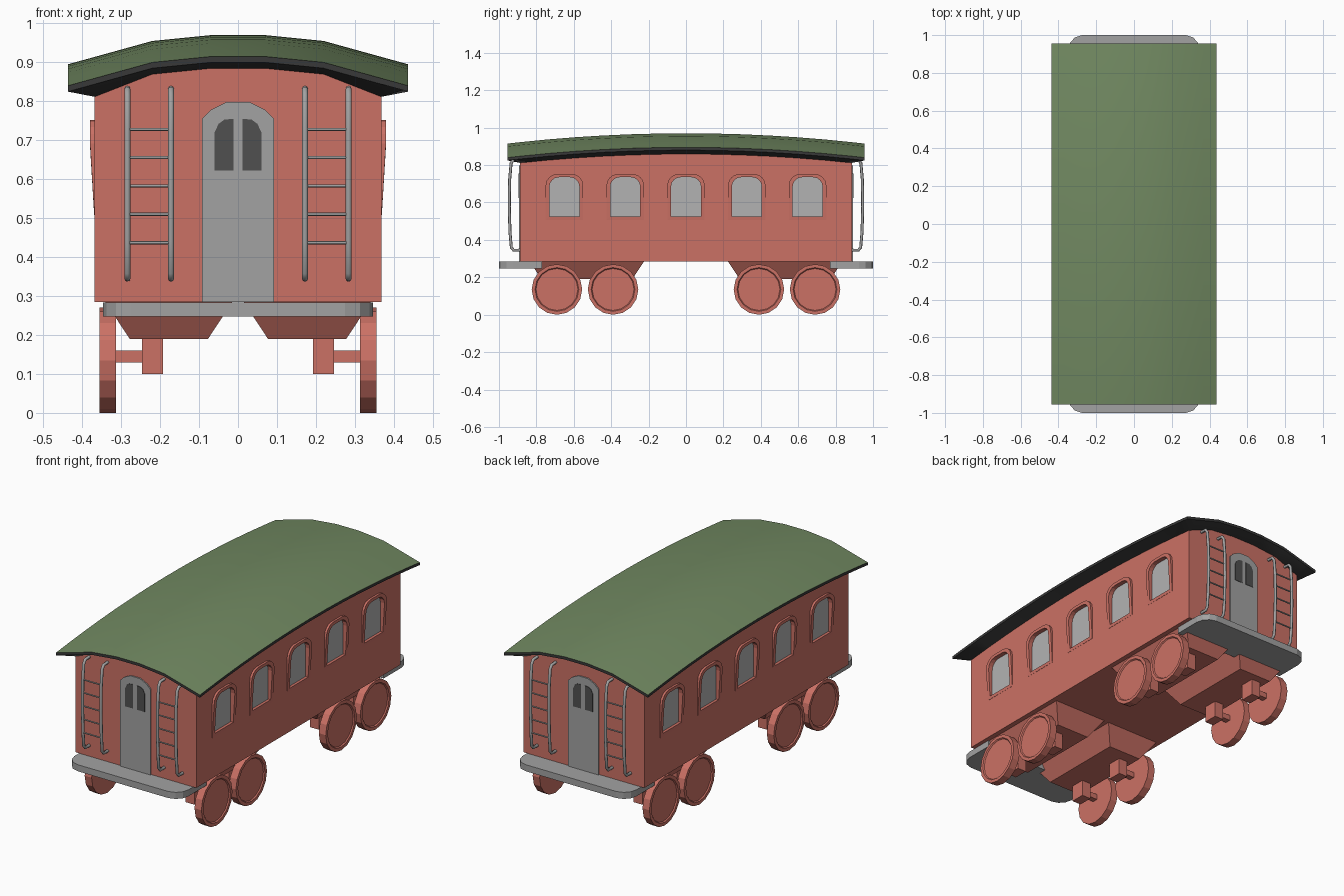
import bpy, bmesh, math
from mathutils import Vector, Matrix

if "Cube" in bpy.data.objects:
    bpy.data.objects.remove(bpy.data.objects["Cube"])


def material(name, rgb):
    m = bpy.data.materials.new(name)
    m.diffuse_color = (*rgb, 1)
    m.use_nodes = True
    m.node_tree.nodes["Principled BSDF"].inputs["Base Color"].default_value = m.diffuse_color
    return m


RED = material("red_paint", (0.6, 0.165, 0.13))
GREEN = material("green_roof", (0.165, 0.25, 0.12))
DARK = material("dark_trim", (0.04, 0.04, 0.04))
PANE = material("dark_pane", (0.08, 0.08, 0.08))
METAL = material("grey_metal", (0.36, 0.36, 0.36))
GLASS = material("pale_glass", (0.45, 0.45, 0.45))


def make(name, bm, *mats):
    bmesh.ops.recalc_face_normals(bm, faces=bm.faces)
    me = bpy.data.meshes.new(name)
    bm.to_mesh(me)
    bm.free()
    for m in mats:
        me.materials.append(m)
    ob = bpy.data.objects.new(name, me)
    bpy.context.collection.objects.link(ob)
    return ob


def select(ob):
    bpy.ops.object.select_all(action='DESELECT')
    ob.select_set(True)
    bpy.context.view_layer.objects.active = ob


def prism(bm, pts, vec):
    n = len(pts)
    a = [bm.verts.new(p) for p in pts]
    b = [bm.verts.new(Vector(p) + Vector(vec)) for p in pts]
    bm.faces.new(a)
    bm.faces.new(b)
    for i in range(n):
        bm.faces.new((a[i], a[(i + 1) % n], b[(i + 1) % n], b[i]))


def box(bm, lo, hi):
    prism(bm, [(lo[0], lo[1], lo[2]), (hi[0], lo[1], lo[2]), (hi[0], hi[1], lo[2]),
               (lo[0], hi[1], lo[2])], (0, 0, hi[2] - lo[2]))


def grid_solid(bm, xs, ys, top, bottom):
    nx, ny = len(xs), len(ys)
    t = [[bm.verts.new((x, y, top(x, y))) for x in xs] for y in ys]
    b = [[bm.verts.new((x, y, bottom(x, y))) for x in xs] for y in ys]
    for g, idx in ((t, 0), (b, 1)):
        for j in range(ny - 1):
            for i in range(nx - 1):
                f = bm.faces.new((g[j][i], g[j][i + 1], g[j + 1][i + 1], g[j + 1][i]))
                f.material_index = idx
    rim = [(0, i) for i in range(nx)] + [(j, nx - 1) for j in range(1, ny)]
    rim += [(ny - 1, i) for i in range(nx - 2, -1, -1)] + [(j, 0) for j in range(ny - 2, 0, -1)]
    for (j, i), (k, l) in zip(rim, rim[1:] + rim[:1]):
        bm.faces.new((t[j][i], t[k][l], b[k][l], b[j][i])).material_index = 1


# Roof heights: faceted arch across, gentle arc along the length
RX, RY, BX, BY = 0.437, 0.955, 0.368, 0.887


def roof_top(x, y):
    a = abs(x)
    if a <= 0.07:
        h = 0.915
    elif a <= 0.22:
        h = 0.915 - 0.015 * (a - 0.07) / 0.15
    else:
        h = 0.90 - 0.06 * (a - 0.22) / 0.217
    return h + 0.055 * (1 - (y / RY) ** 2)


def eaves(x, y):
    return roof_top(x, y) - (0.055 if abs(x) > 0.3 else 0.038)


def roof_bottom(x, y):
    if abs(x) > BX + 0.01 or abs(y) > BY + 0.01:
        return roof_top(x, y) - 0.015
    return eaves(x, y)


body_xs = [-BX, -0.22, -0.07, 0.07, 0.22, BX]
body_ys = [BY * (i / 6 - 1) for i in range(13)]
bm = bmesh.new()
grid_solid(bm, [-RX] + body_xs + [RX], [-RY] + body_ys + [RY], roof_top, roof_bottom)
roof = make("roof", bm, GREEN, DARK)
select(roof)
bpy.ops.object.shade_smooth_by_angle(angle=math.radians(30))

# Body shell
bm = bmesh.new()
grid_solid(bm, body_xs, body_ys, lambda x, y: eaves(x, y) + 0.008, lambda x, y: 0.285)
for f in bm.faces:
    f.material_index = 0
body = make("body", bm, RED)


# Side windows: recess, pane and tapered hood frame
def arch(w, z0, z1, r):
    right = [(w, z0), (w, z1 - r), (w - 0.08 * r, z1 - 0.6 * r),
             (w - 0.3 * r, z1 - 0.3 * r), (w - 0.6 * r, z1 - 0.08 * r), (w - r, z1)]
    return right + [(-y, z) for y, z in reversed(right)]


inner, outer = arch(0.08, 0.525, 0.735, 0.05), arch(0.1, 0.507, 0.752, 0.06)
cut, glass, frames = bmesh.new(), bmesh.new(), bmesh.new()
for s in (-1, 1):
    for k in range(-2, 3):
        c = k * 0.325
        prism(cut, [(s * 0.35, c + y, z) for y, z in inner], (s * 0.1, 0, 0))
        prism(glass, [(s * 0.345, c + y, z) for y, z in inner], (s * 0.01, 0, 0))

        def loop(pts, x):
            return [frames.verts.new((s * x(z), c + y, z)) for y, z in pts]

        front = lambda z: 0.369 + 0.011 * min(1, max(0, (z - 0.507) / 0.15))
        loops = [loop(outer, lambda z: 0.36), loop(outer, front),
                 loop(inner, front), loop(inner, lambda z: 0.36)]
        n = len(inner)
        for a, b in zip(loops, loops[1:] + loops[:1]):
            for i in range(n):
                j = (i + 1) % n
                frames.faces.new((a[i], a[j], b[j], b[i]))
make("window_glass", glass, GLASS)
make("window_frames", frames, RED)
cutter = make("window_cutter", cut)
cutter.hide_render = True
mod = body.modifiers.new("window_recess", 'BOOLEAN')
mod.operation, mod.solver, mod.object = 'DIFFERENCE', 'EXACT', cutter
select(body)
bpy.ops.object.modifier_apply(modifier=mod.name)
bpy.data.objects.remove(cutter)

# End doors, door panes and platforms
doors, panes, decks = bmesh.new(), bmesh.new(), bmesh.new()
door = [(0.093, 0.285), (0.093, 0.755), (0.07, 0.778), (0.03, 0.798)]
pane = [(0.012, 0.623), (0.06, 0.623), (0.06, 0.72), (0.05, 0.742), (0.035, 0.753), (0.012, 0.755)]
deck = [(0.347, 0.77), (0.347, 0.925), (0.338, 0.96), (0.313, 0.988), (0.275, 1.0)]
for s in (-1, 1):
    full = door + [(-x, z) for x, z in reversed(door)]
    prism(doors, [(x, s * 0.87, z) for x, z in full], (0, s * 0.024, 0))
    for m in (-1, 1):
        prism(panes, [(m * x, s * 0.88, z) for x, z in pane], (0, s * 0.016, 0))
    full = deck + [(-x, y) for x, y in reversed(deck)]
    prism(decks, [(x, s * y, 0.248) for x, y in full], (0, 0, 0.036))
make("end_doors", doors, METAL)
make("door_panes", panes, PANE)
make("end_platforms", decks, METAL)

# Ladders: bowed rails with thinner rungs
rail = [(0.88, 0.345), (0.922, 0.345), (0.934, 0.36), (0.941, 0.44), (0.945, 0.58),
        (0.943, 0.72), (0.935, 0.81), (0.922, 0.83), (0.88, 0.832)]
for end, s in (("front", -1), ("back", 1)):
    cu = bpy.data.curves.new(end + "_ladders", 'CURVE')
    cu.dimensions, cu.bevel_depth, cu.bevel_resolution, cu.use_fill_caps = '3D', 0.008, 2, True
    paths = []
    for m in (-1, 1):
        paths += [([(m * x, s * y, z) for y, z in rail], 1) for x in (0.172, 0.284)]
        paths += [([(m * 0.172, s * 0.942, z), (m * 0.284, s * 0.942, z)], 0.5)
                  for z in (0.437, 0.51, 0.583, 0.656, 0.728)]
    for pts, rad in paths:
        sp = cu.splines.new('POLY')
        sp.points.add(len(pts) - 1)
        for p, co in zip(sp.points, pts):
            p.co, p.radius = (*co, 1), rad
    cu.materials.append(METAL)
    ob = bpy.data.objects.new(end + "_ladders", cu)
    bpy.context.collection.objects.link(ob)
    select(ob)
    bpy.ops.object.convert(target='MESH')

# Running gear: tapered bogies, axle boxes, axles, wheels
bogies, axles, wheels = bmesh.new(), bmesh.new(), bmesh.new()
for sx in (-1, 1):
    for sy in (-1, 1):
        rings = [[bogies.verts.new((sx * x, sy * y, z)) for x, y in
                  ((x0, y0), (x1, y0), (x1, y1), (x0, y1))]
                 for z, x0, x1, y0, y1 in ((0.287, 0.013, 0.342, 0.223, 0.837),
                                           (0.19, 0.077, 0.278, 0.287, 0.773))]
        for r in rings:
            bogies.faces.new(r)
        for i in range(4):
            j = (i + 1) % 4
            bogies.faces.new((rings[0][i], rings[0][j], rings[1][j], rings[1][i]))
        for y in (0.39, 0.69):
            y *= sy
            xs = sorted((sx * 0.193, sx * 0.247))
            box(axles, (xs[0], y - 0.04, 0.1), (xs[1], y + 0.04, 0.2))
            xs = sorted((sx * 0.24, sx * 0.32))
            box(axles, (xs[0], y - 0.016, 0.13), (xs[1], y + 0.016, 0.16))
            w = bmesh.ops.create_cone(
                wheels, cap_ends=True, segments=16, radius1=0.135, radius2=0.135, depth=0.042,
                matrix=Matrix.Translation((sx * 0.334, y, 0.135)) @ Matrix.Rotation(math.pi / 2, 4, 'Y'))
            cap = [f for f in {f for v in w["verts"] for f in v.link_faces}
                   if len(f.verts) > 4 and abs(f.calc_center_median().x) > 0.34]
            bmesh.ops.inset_region(wheels, faces=cap, thickness=0.018, depth=0)
            bmesh.ops.inset_region(wheels, faces=cap, thickness=0.005, depth=-0.006)
make("bogies", bogies, RED)
make("axle_boxes", axles, RED)
make("wheels", wheels, RED)
